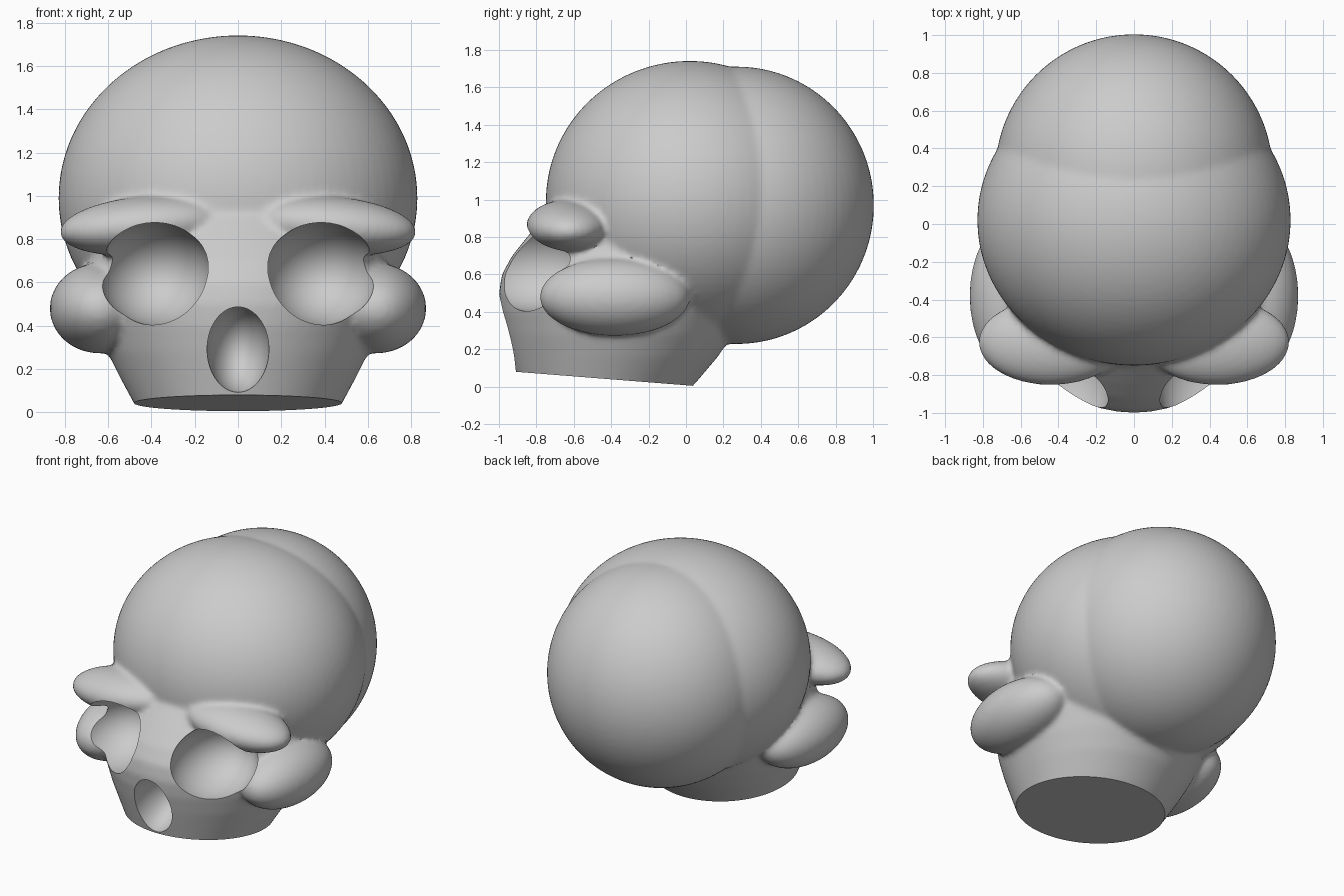
import bpy, bmesh, math
from mathutils import Matrix, Vector

if "Cube" in bpy.data.objects:
    bpy.data.objects.remove(bpy.data.objects["Cube"])


def ellipsoid(bm, centre, radii, tilt=(0, 0, 0)):
    m = Matrix.Translation(centre)
    for angle, axis in zip(tilt, "XYZ"):
        m = m @ Matrix.Rotation(math.radians(angle), 4, axis)
    m = m @ Matrix.Diagonal((*radii, 1))
    bmesh.ops.create_uvsphere(bm, u_segments=72, v_segments=40, radius=1, matrix=m)


def make(name, bm):
    bmesh.ops.recalc_face_normals(bm, faces=bm.faces)
    mesh = bpy.data.meshes.new(name)
    bm.to_mesh(mesh)
    bm.free()
    ob = bpy.data.objects.new(name, mesh)
    bpy.context.collection.objects.link(ob)
    return ob


def bake(ob):
    bpy.context.view_layer.update()
    dg = bpy.context.evaluated_depsgraph_get()
    mesh = bpy.data.meshes.new_from_object(ob.evaluated_get(dg))
    ob.modifiers.clear()
    ob.data = mesh


# Upper jaw and face: stacked ellipses (z, front y, back y, half width)
rings = [(-.20, -.83, -.14, .36), (-.10, -.86, -.06, .41), (.03, -.895, .06, .475),
         (.16, -.93, .17, .545), (.28, -.962, .25, .605), (.40, -.99, .32, .65),
         (.50, -1.0, .36, .68), (.60, -.985, .38, .69), (.70, -.93, .38, .68),
         (.80, -.85, .36, .65), (.90, -.765, .30, .58), (1.0, -.66, .20, .48)]
N = 72
bm = bmesh.new()
loops = []
for z, front, back, half in rings:
    cy, ry = (front + back) / 2, (back - front) / 2
    loops.append([bm.verts.new((half * math.cos(2 * math.pi * i / N),
                                cy + ry * math.sin(2 * math.pi * i / N), z)) for i in range(N)])
for a, b in zip(loops, loops[1:]):
    for i in range(N):
        j = (i + 1) % N
        bm.faces.new((a[i], a[j], b[j], b[i]))
bm.faces.new(loops[0][::-1])
bm.faces.new(loops[-1])

# Cranium: wide front dome and round back
ellipsoid(bm, (0, .02, .99), (.83, .77, .752))
ellipsoid(bm, (0, .27, .97), (.735, .735, .742))

# Brow ridges and cheekbones
for s in (-1, 1):
    ellipsoid(bm, (s * .44, -.625, .862), (.385, .228, .135), (0, s * 5, 0))
    ellipsoid(bm, (s * .64, -.38, .48), (.23, .402, .208))
skull = make("skull", bm)

# Fuse into one skin with soft joins
mod = skull.modifiers.new("fuse", "REMESH")
mod.mode = 'VOXEL'
mod.voxel_size = .016
mod = skull.modifiers.new("soften", "SMOOTH")
mod.factor = .5
mod.iterations = 10
bake(skull)

# Flat, slightly tilted underside
bm = bmesh.new()
bm.from_mesh(skull.data)
res = bmesh.ops.bisect_plane(bm, geom=bm.verts[:] + bm.edges[:] + bm.faces[:],
                             plane_co=Vector((0, .05, .004)),
                             plane_no=Vector((0, -.079, -1)).normalized(),
                             clear_outer=True)
cut = [e for e in res["geom_cut"] if isinstance(e, bmesh.types.BMEdge)]
bmesh.ops.holes_fill(bm, edges=cut, sides=0)
bmesh.ops.recalc_face_normals(bm, faces=bm.faces)
bm.to_mesh(skull.data)
bm.free()

# Eye sockets and nose opening
for name, centre, radii in (("left_socket_cutter", (-.385, -.83, .64), (.262, .34, .237)),
                            ("right_socket_cutter", (.385, -.83, .64), (.262, .34, .237)),
                            ("nose_cutter", (0, -.95, .29), (.143, .26, .2))):
    bm = bmesh.new()
    ellipsoid(bm, centre, radii)
    cutter = make(name, bm)
    cutter.hide_render = True
    mod = skull.modifiers.new(name, "BOOLEAN")
    mod.operation = 'DIFFERENCE'
    mod.solver = 'EXACT'
    mod.object = cutter
bake(skull)
for ob in list(bpy.data.objects):
    if ob.name.endswith("cutter"):
        bpy.data.objects.remove(ob)

# Smooth shading with crisp rims
bpy.context.view_layer.objects.active = skull
skull.select_set(True)
bpy.ops.object.shade_smooth_by_angle(angle=math.radians(35))
